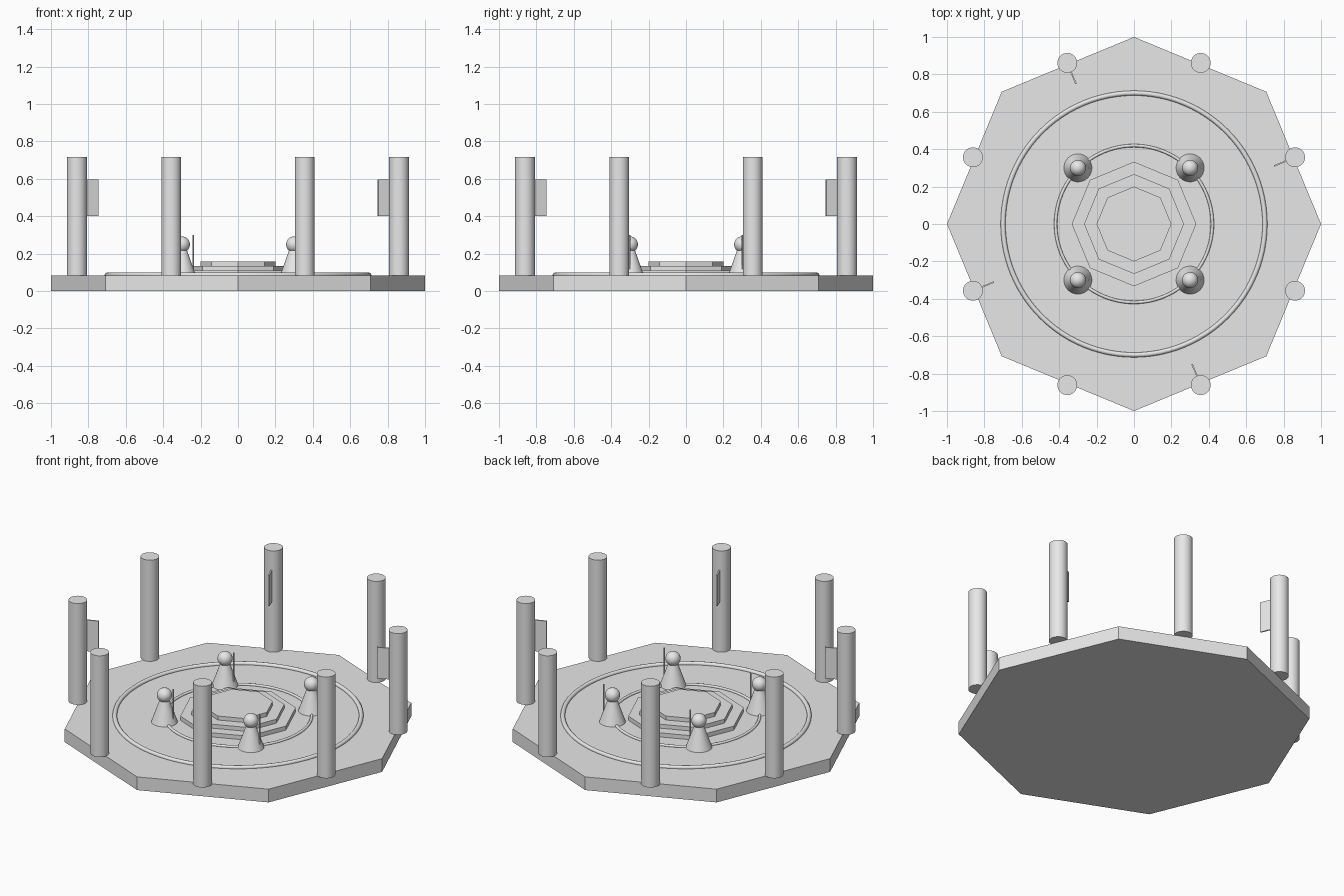
import bpy
import math

cube = bpy.data.objects.get("Cube")
if cube:
    bpy.data.objects.remove(cube, do_unlink=True)

stone = bpy.data.materials.new("pale_grey_stone")
stone.use_nodes = True
stone.diffuse_color = (0.8, 0.8, 0.8, 1)
stone.node_tree.nodes["Principled BSDF"].inputs["Base Color"].default_value = (0.8, 0.8, 0.8, 1)


def finish(name, smooth=True):
    obj = bpy.context.object
    obj.name = name
    obj.data.materials.append(stone)
    if smooth:
        bpy.ops.object.shade_smooth_by_angle(angle=math.radians(35))
    return obj


def column(name, x, y, z0, z1, r0, r1=None, sides=32, turn=0.0):
    """Upright prism, cylinder or tapered cone between two heights."""
    bpy.ops.mesh.primitive_cone_add(
        vertices=sides, radius1=r0, radius2=r0 if r1 is None else r1,
        depth=z1 - z0, location=(x, y, (z0 + z1) / 2), rotation=(0, 0, turn))
    return finish(name, smooth=sides > 8)


FLOOR = 0.083

# Octagonal base and stepped dais, corners on the axes
column("base", 0, 0, 0, FLOOR, 1.0, sides=8)
bottom = FLOOR
for name, radius, top in (("lower_step", 0.333, 0.109),
                          ("middle_step", 0.267, 0.134),
                          ("upper_step", 0.2, 0.159)):
    column(name, 0, 0, bottom, top, radius, sides=8)
    bottom = top

# Raised floor rings
for name, major, minor in (("outer_ring", 0.70, 0.013), ("inner_ring", 0.419, 0.0085)):
    bpy.ops.mesh.primitive_torus_add(
        major_radius=major, minor_radius=minor, major_segments=96,
        minor_segments=12, location=(0, 0, FLOOR + 0.003))
    finish(name)

# Pillars at the middle of each side, every second one with a radial banner
for i in range(8):
    a = math.radians(22.5 + 45 * i)
    c, s = math.cos(a), math.sin(a)
    column(f"pillar_{i + 1}", 0.932 * c, 0.932 * s, FLOOR, 0.718, 0.053)
    if i % 2 == 0:
        bpy.ops.mesh.primitive_cube_add(size=1, location=(0.86 * c, 0.86 * s, 0.5),
                                        rotation=(0, 0, a))
        banner = finish(f"banner_{i // 2 + 1}", smooth=False)
        banner.scale = (0.1, 0.008, 0.195)

# Four robed statues, each with a staff at its +x side
for side, x in (("left", 0.3), ("right", -0.3)):
    for end, y in (("front", -0.3), ("back", 0.3)):
        tag = f"{end}_{side}"
        column(f"statue_robe_{tag}", x, y, FLOOR, 0.225, 0.075, 0.025)
        bpy.ops.mesh.primitive_uv_sphere_add(segments=32, ring_count=16, radius=0.043,
                                             location=(x, y, 0.249))
        finish(f"statue_head_{tag}")
        column(f"statue_staff_{tag}", x + 0.06, y, 0.1, 0.3, 0.004, sides=12)
